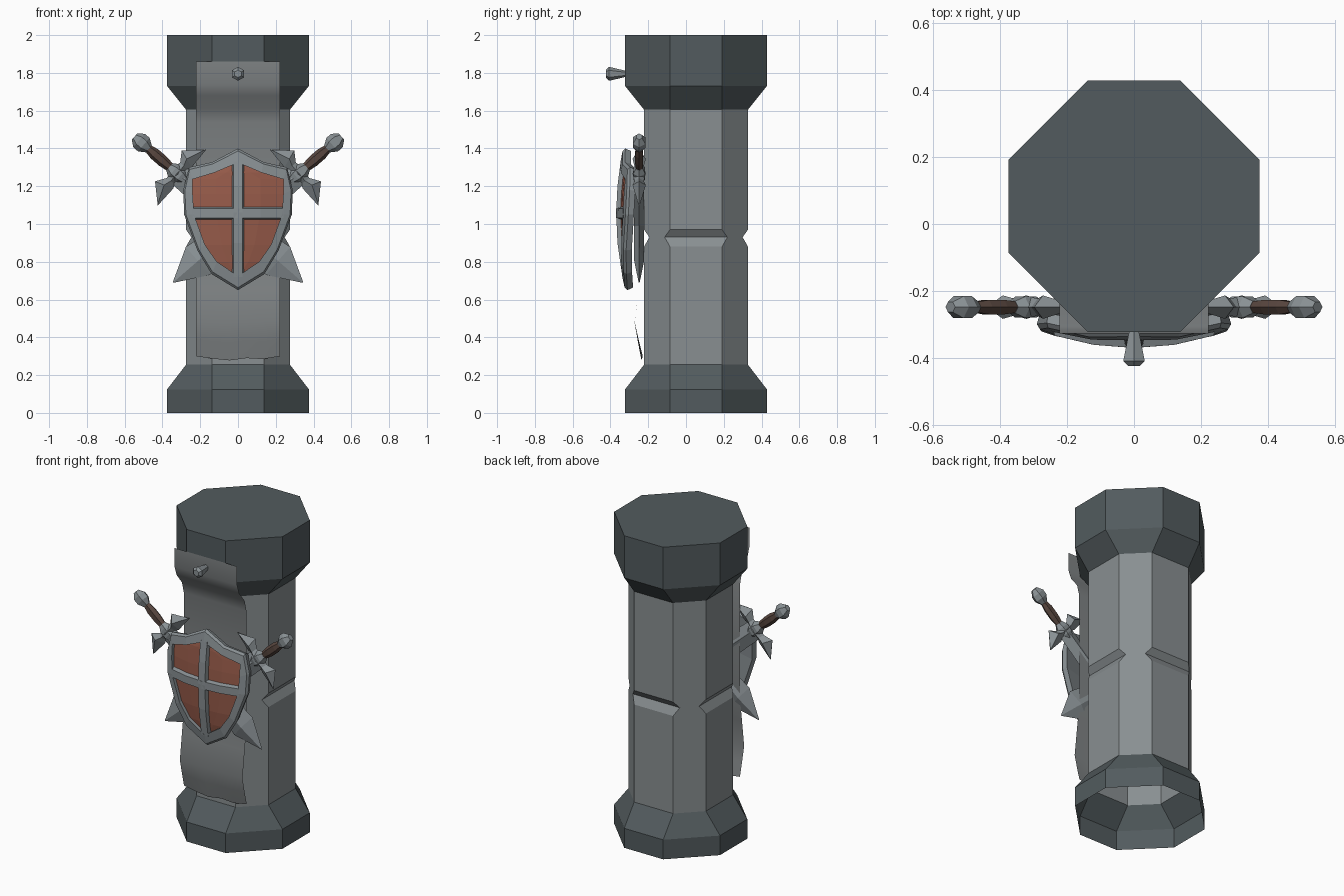
import bpy, bmesh, math
from mathutils import Vector

if "Cube" in bpy.data.objects:
    bpy.data.objects.remove(bpy.data.objects["Cube"])


def mat(name, r, g, b):
    m = bpy.data.materials.new(name)
    m.diffuse_color = (r, g, b, 1)
    m.use_nodes = True
    m.node_tree.nodes["Principled BSDF"].inputs["Base Color"].default_value = m.diffuse_color
    return m


SLATE = mat("dark slate", 0.085, 0.105, 0.112)
STONE = mat("grey stone", 0.25, 0.275, 0.285)
CLOTH = mat("grey cloth", 0.215, 0.23, 0.235)
STEEL = mat("steel", 0.25, 0.28, 0.295)
RUST = mat("rust red", 0.31, 0.105, 0.068)
BROWN = mat("leather brown", 0.095, 0.06, 0.048)


def finish(name, bm, material, smooth=False):
    bmesh.ops.remove_doubles(bm, verts=bm.verts, dist=1e-5)
    bmesh.ops.recalc_face_normals(bm, faces=bm.faces)
    me = bpy.data.meshes.new(name)
    bm.to_mesh(me)
    bm.free()
    me.materials.append(material)
    for p in me.polygons:
        p.use_smooth = smooth
    ob = bpy.data.objects.new(name, me)
    bpy.context.collection.objects.link(ob)
    return ob


def loft(name, loops, material, cap_start=True, cap_end=True, ring=False):
    """Skin a list of equal-length loops."""
    bm = bmesh.new()
    vs = [[bm.verts.new(p) for p in lp] for lp in loops]
    n = len(vs[0])
    pairs = list(zip(vs, vs[1:])) + ([(vs[-1], vs[0])] if ring else [])
    for a, b in pairs:
        for i in range(n):
            j = (i + 1) % n
            bm.faces.new((a[i], a[j], b[j], b[i]))
    if not ring:
        if cap_start:
            bm.faces.new(vs[0])
        if cap_end:
            bm.faces.new(vs[-1])
    return finish(name, bm, material)


def sheet(name, rows, material, smooth=False):
    """Open grid surface."""
    bm = bmesh.new()
    vs = [[bm.verts.new(p) for p in r] for r in rows]
    for a, b in zip(vs, vs[1:]):
        for i in range(len(a) - 1):
            bm.faces.new((a[i], a[i + 1], b[i + 1], b[i]))
    bmesh.ops.dissolve_degenerate(bm, dist=1e-5, edges=bm.edges)
    return finish(name, bm, material, smooth)


# ---- column -------------------------------------------------------------
CY = 0.053


def octagon(z, r, f=0.138):
    pts = [(f, -r), (r, -f), (r, f), (f, r), (-f, r), (-r, f), (-r, -f), (-f, -r)]
    return [(x, y + CY, z) for x, y in pts]


loft("column_base", [octagon(0, 0.375), octagon(0.125, 0.375), octagon(0.255, 0.275)],
     SLATE, False, False)
loft("column_cap", [octagon(1.605, 0.275), octagon(1.73, 0.375), octagon(2, 0.375)],
     SLATE, False, True)
# shaft with a V groove across each main face
loft("column_shaft", [octagon(0.255, 0.275), octagon(0.88, 0.275), octagon(0.93, 0.247, 0.166),
                      octagon(0.97, 0.275), octagon(1.605, 0.275)], STONE, False, False)

# ---- hanging banner and its nail -----------------------------------------
prof = [(1.86, -0.326), (1.74, -0.326), (1.68, -0.305), (1.61, -0.25), (1.54, -0.232),
        (1.2, -0.228), (0.8, -0.23), (0.65, -0.25), (0.48, -0.272), (0.38, -0.252), (0.29, -0.232)]
wave = [0.01, -0.003, -0.012, 0.0, -0.005, 0.01]
rows = []
for z, y in prof:
    low = max(0, (0.5 - z) / 0.21)
    rows.append([(-0.222 + 0.444 * i / 5, y + wave[i] * 0.3 * low, z + wave[i] * low)
                 for i in range(6)])
sheet("banner", rows, CLOTH, True)


def circle_y(y, r):
    return [(r * math.sin(math.tau * i / 6), y, 1.795 + r * math.cos(math.tau * i / 6))
            for i in range(6)]


loft("banner_nail", [circle_y(-0.31, 0.014), circle_y(-0.408, 0.037), circle_y(-0.424, 0.02)], STEEL)

# ---- shield -------------------------------------------------------------
outer = [(0, 1.40), (0.135, 1.328), (0.26, 1.30), (0.29, 1.18), (0.285, 1.05),
         (0.215, 0.86), (0.14, 0.735), (0, 0.65)]
inner = [(0, 1.325), (0.125, 1.272), (0.24, 1.237), (0.24, 1.16), (0.233, 1.05),
         (0.175, 0.89), (0.112, 0.80), (0, 0.725)]


def front(x, z, d=0.0):
    """Point on the curved shield face, pushed back by d."""
    return (x, -0.37 + 0.65 * x * x + 0.3 * (z - 1.05) ** 2 + d, z)


def whole(half):
    return half + [(-x, z) for x, z in half[-2:0:-1]]


rim = []
for (ox, oz), (ix, iz) in zip(whole(outer), whole(inner)):
    mx, mz = ox + (ix - ox) * 0.18, oz + (iz - oz) * 0.18
    rim.append([front(ix, iz, 0.035), front(ix, iz), front(mx, mz),
                front(ox, oz, 0.012), front(mx, mz, 0.045)])
loft("shield_rim", rim, STEEL, ring=True)


def span(half, d):
    return [[front(x * k, z, d) for k in (-1, -0.5, 0, 0.5, 1)] for x, z in half]


sheet("shield_field", span(inner, 0.022), RUST)
back = [(ox + (ix - ox) * 0.18, oz + (iz - oz) * 0.18) for (ox, oz), (ix, iz) in zip(outer, inner)]
sheet("shield_back", span(back, 0.045), STEEL)
loft("shield_upright", [[front(-0.033, z, 0.03), front(-0.024, z), front(0.024, z), front(0.033, z, 0.03)]
                        for z in (1.33, 1.2, 1.06, 0.9, 0.72)], STEEL)
loft("shield_crossbar", [[front(x, 1.022, 0.03), front(x, 1.033), front(x, 1.082), front(x, 1.093, 0.03)]
                         for x in (-0.24, -0.12, 0, 0.12, 0.24)], STEEL)

# ---- crossed swords -----------------------------------------------------
SY = -0.248


def sword(side, tag):
    axis = Vector((-0.756 * side, 0, -0.655))
    across = Vector((-0.655 * side, 0, 0.756))
    origin = Vector((0.51 * side, SY, 1.43))

    def P(u, v, w=0.0):
        return origin + axis * u + across * v + Vector((0, w, 0))

    def lathe(prof):
        return [[P(u, r * math.cos(math.tau * i / 6), r * 0.8 * math.sin(math.tau * i / 6))
                 for i in range(6)] for u, r in prof]

    loft("pommel_" + tag, lathe([(-0.05, 0.022), (-0.018, 0.047), (0.015, 0.047), (0.05, 0.024)]), STEEL)
    loft("grip_" + tag, lathe([(0.04, 0.021), (0.09, 0.031), (0.15, 0.031), (0.215, 0.022)]), BROWN)
    loft("collar_" + tag, lathe([(0.195, 0.026), (0.225, 0.045), (0.27, 0.045), (0.30, 0.03)]), STEEL)

    # guard: slim bar flaring into a pointed head at each end
    for s in (-1, 1):
        def section(u0, u1, v0, v1, w):
            um, vm = (u0 + u1) / 2, (v0 + v1) / 2
            return [P(u0, v0 * s), P(um, vm * s, -w), P(u1, v1 * s), P(um, vm * s, w)]
        loft("guard_" + tag, [section(0.215, 0.285, 0.0, 0.0, 0.035),
                              section(0.222, 0.275, 0.055, 0.05, 0.025),
                              section(0.187, 0.285, 0.108, 0.075, 0.035),
                              section(0.274, 0.282, 0.188, 0.196, 0.004)], STEEL)

    # blade: diamond section widening before the point
    loft("blade_" + tag, [[P(u, h), P(u, 0, -w), P(u, -h), P(u, 0, w)]
                          for u, h, w in ((0.27, 0.06, 0.026), (0.7, 0.068, 0.026),
                                          (0.955, 0.098, 0.026), (1.128, 0.003, 0.003))], STEEL)


sword(1, "right")
sword(-1, "left")
